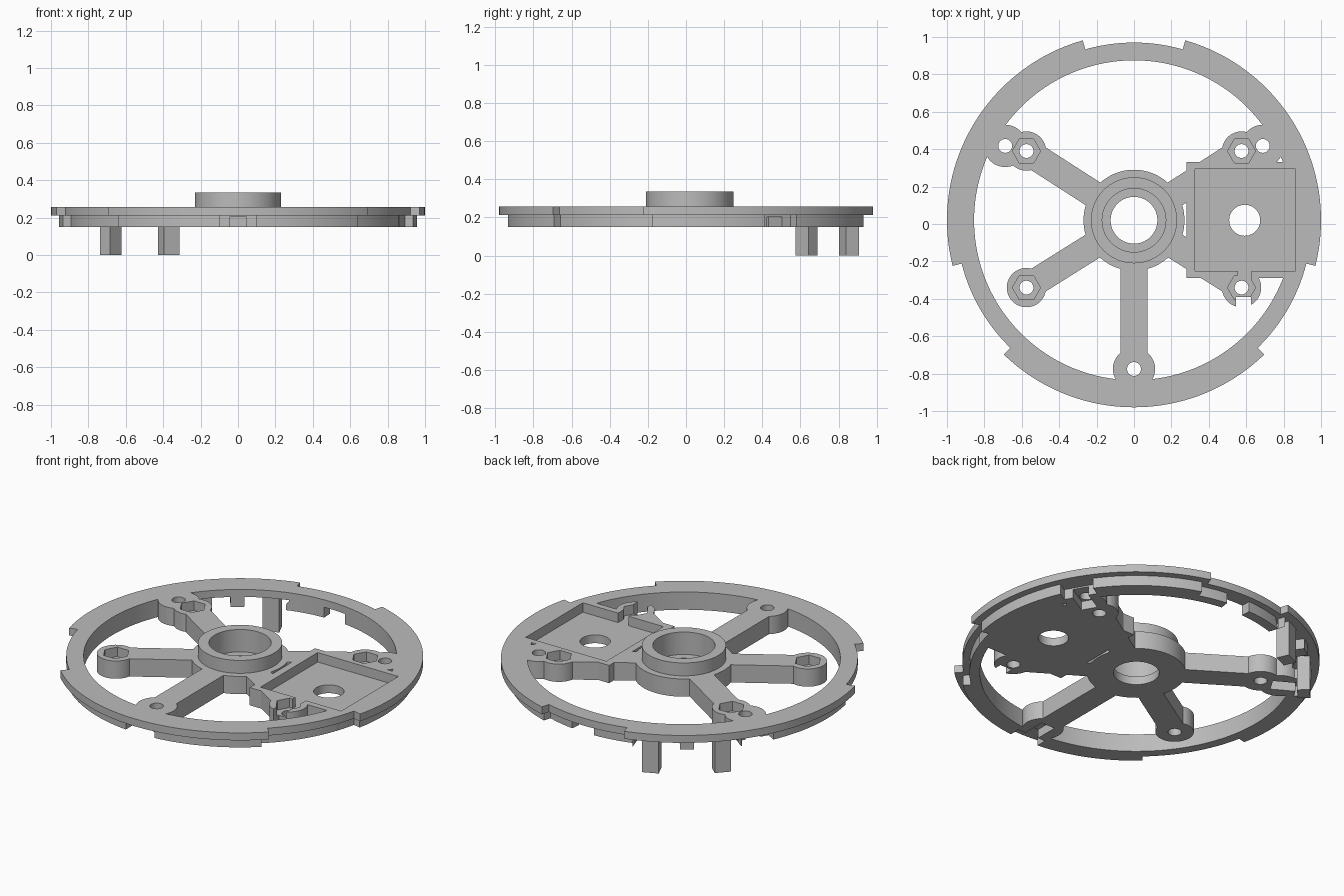
import bpy, bmesh, math
from mathutils import Vector

if "Cube" in bpy.data.objects:
    bpy.data.objects.remove(bpy.data.objects["Cube"])

CY = 0.02                        # wheel centre offset in y
BOT, STEP, TOP = 0.15, 0.212, 0.257
LOW, HIGH = 0.05, 0.5            # cutter limits

grey = bpy.data.materials.new("plain_grey")
grey.use_nodes = True
colour = (0.5, 0.5, 0.5, 1)
grey.diffuse_color = colour
grey.node_tree.nodes["Principled BSDF"].inputs["Base Color"].default_value = colour


def prism(name, pts, z0, z1):
    """Vertical solid from a counter-clockwise outline."""
    bm = bmesh.new()
    face = bm.faces.new([bm.verts.new((x, y, z0)) for x, y in pts])
    new = bmesh.ops.extrude_face_region(bm, geom=[face])["geom"]
    verts = [v for v in new if isinstance(v, bmesh.types.BMVert)]
    bmesh.ops.translate(bm, verts=verts, vec=(0, 0, z1 - z0))
    bmesh.ops.recalc_face_normals(bm, faces=bm.faces)
    mesh = bpy.data.meshes.new(name)
    bm.to_mesh(mesh)
    bm.free()
    ob = bpy.data.objects.new(name, mesh)
    bpy.context.collection.objects.link(ob)
    mesh.materials.append(grey)
    return ob


def polar(r, deg):
    a = math.radians(deg)
    return (r * math.cos(a), CY + r * math.sin(a))


def disc(name, x, y, r, z0, z1, n=48):
    pts = [(x + r * math.cos(i * math.tau / n), y + r * math.sin(i * math.tau / n)) for i in range(n)]
    return prism(name, pts, z0, z1)


def box(name, x0, x1, y0, y1, z0, z1):
    return prism(name, [(x0, y0), (x1, y0), (x1, y1), (x0, y1)], z0, z1)


def sector(name, r0, r1, a0, a1, z0, z1):
    n = 24
    steps = [a0 + (a1 - a0) * i / n for i in range(n + 1)]
    pts = [polar(r1, a) for a in steps] + [polar(r0, a) for a in reversed(steps)]
    return prism(name, pts, z0, z1)


def radial_bar(name, deg, r0, r1, half, z0, z1):
    d = Vector((math.cos(math.radians(deg)), math.sin(math.radians(deg))))
    t = Vector((-d.y, d.x)) * half
    c = Vector((0, CY))
    pts = [c + d * r0 - t, c + d * r1 - t, c + d * r1 + t, c + d * r0 + t]
    return prism(name, pts, z0, z1)


def combine(base, others, op):
    for other in others:
        mod = base.modifiers.new("join", "BOOLEAN")
        mod.operation, mod.solver, mod.object = op, "MANIFOLD", other
        bpy.context.view_layer.objects.active = base
        bpy.ops.object.modifier_apply(modifier=mod.name)
        bpy.data.objects.remove(other)


def add(base, *others):
    combine(base, others, "UNION")


def cut(base, *others):
    combine(base, others, "DIFFERENCE")


# Stepped rim with three shallow notches
frame = disc("wheel_frame", 0, CY, 1.0, STEP, TOP, 160)
lower = disc("lower_rim", 0, CY, 0.958, BOT, STEP, 160)
for a in (90, 210, 330):
    cut(frame, sector("notch", 0.95, 1.2, a - 15.9, a + 15.9, LOW, HIGH))
    cut(lower, sector("recess", 0.912, 1.2, a - 18, a + 18, LOW, HIGH))
cut(lower, sector("back_gap", 0.8, 1.2, 83, 92.5, LOW, HIGH),
    sector("post_gap", 0.8, 1.2, 108, 144, LOW, HIGH))
add(frame, lower)
cut(frame, disc("rim_opening", 0, CY, 0.855, LOW, HIGH, 160))

# Hub, arms and bosses
SCREWS = [(sx * 0.575, y) for sx in (-1, 1) for y in (0.39, -0.34)]
PINS = [polar(0.795, a) for a in (30, 150, 270)]
add(frame, disc("hub", 0, CY, 0.27, BOT, TOP, 96))
add(frame, radial_bar("front_arm", 270, 0.1, 0.8, 0.072, BOT, TOP))
for x, y in SCREWS:
    reach = math.hypot(x, y - CY)
    deg = math.degrees(math.atan2(y - CY, x))
    add(frame, radial_bar("arm", deg, 0.1, reach, 0.072, BOT, TOP),
        disc("screw_boss", x, y, 0.105, BOT, TOP))
for x, y in PINS:
    add(frame, disc("pin_boss", x, y, 0.113, BOT, TOP))

# Square mounting plate with pocket
add(frame, box("plate", 0.28, 0.86, -0.288, 0.332, BOT, TOP))
cut(frame, box("pocket", 0.325, 0.863, -0.25, 0.295, 0.2, HIGH),
    disc("plate_hole", 0.592, CY, 0.083, LOW, HIGH),
    box("wire_channel", 0.557, 0.628, -0.31, -0.24, 0.2, HIGH),
    box("boss_opening", 0.545, 0.625, -0.5, -0.39, LOW, HIGH))

# Hexagon pockets, pin holes and radial slots
for x, y in SCREWS:
    cut(frame, disc("hex_pocket", x, y, 0.075, 0.2, HIGH, 6),
        disc("screw_hole", x, y, 0.037, LOW, HIGH, 32))
for (x, y), a in zip(PINS, (30, 150, 270)):
    cut(frame, disc("pin_hole", x, y, 0.037, LOW, HIGH, 32),
        radial_bar("rim_gap", a, 0.89, 1.2, 0.095, LOW, STEP),
        radial_bar("slot", a, 0.75, 0.95, 0.045, LOW, 0.203))

# Raised collar with stepped bore
add(frame, disc("collar", 0, CY, 0.23, 0.2, 0.335, 96))
cut(frame, disc("bearing_seat", 0, CY, 0.17, 0.2, HIGH, 96),
    disc("bore", 0, CY, 0.125, LOW, HIGH, 96))

# Hanging posts and the small tab between them
parts = [frame,
         radial_bar("inner_post", 113.9, 0.875, 0.95, 0.046, 0, 0.22),
         radial_bar("outer_post", 138, 0.88, 0.95, 0.046, 0, 0.22),
         radial_bar("rim_tab", 126, 0.86, 0.955, 0.038, BOT, 0.22)]

bpy.ops.object.select_all(action="DESELECT")
for ob in parts:
    ob.select_set(True)
bpy.context.view_layer.objects.active = frame
bpy.ops.object.shade_smooth_by_angle(angle=math.radians(25))
